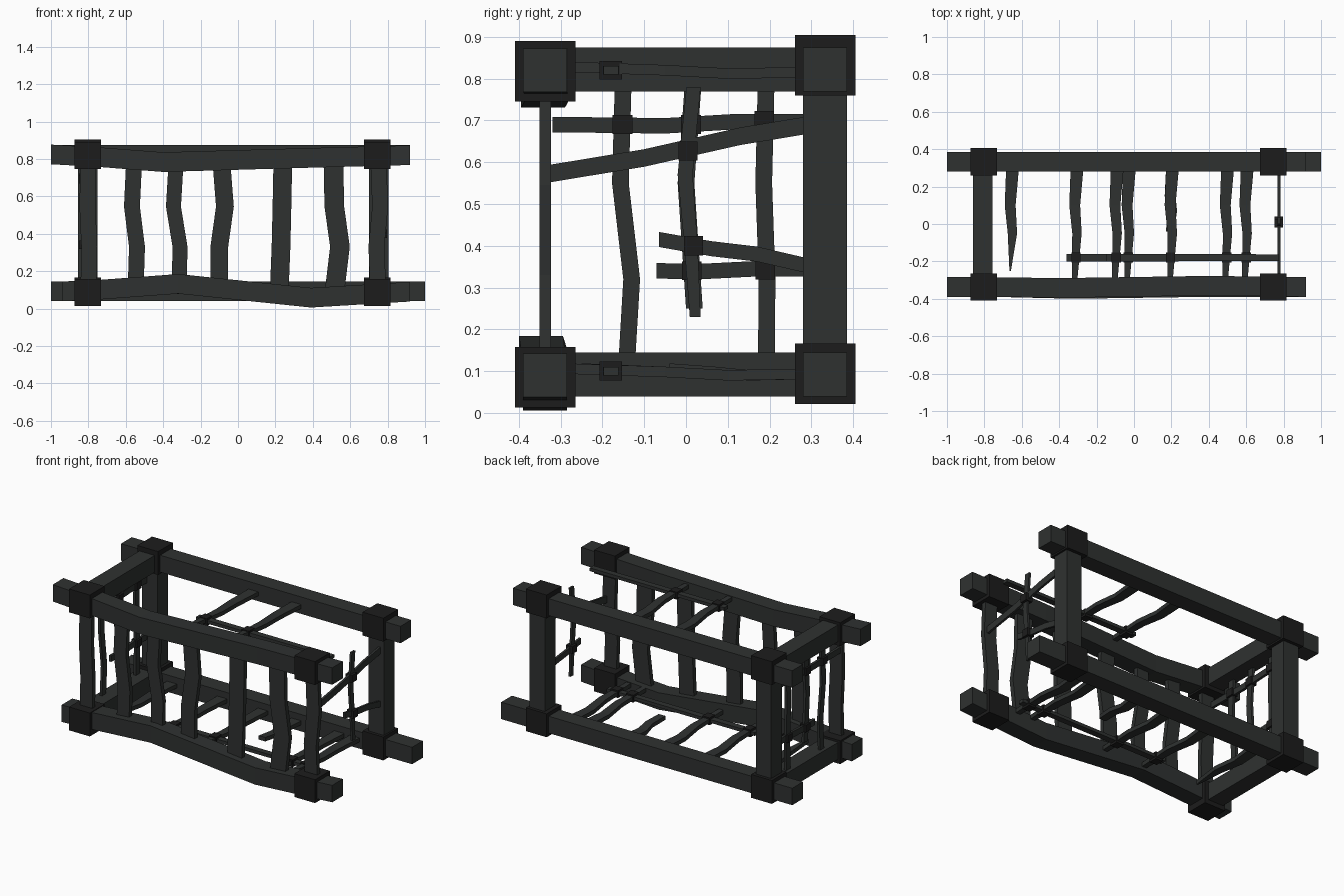
import bpy, bmesh
from mathutils import Vector

if "Cube" in bpy.data.objects:
    bpy.data.objects.remove(bpy.data.objects["Cube"])

AX = {'x': Vector((1, 0, 0)), 'y': Vector((0, 1, 0)), 'z': Vector((0, 0, 1))}


def material(name, c):
    m = bpy.data.materials.new(name)
    m.diffuse_color = (*c, 1)
    m.use_nodes = True
    m.node_tree.nodes["Principled BSDF"].inputs["Base Color"].default_value = m.diffuse_color
    return m


WOOD = material("dark_wood", (0.028, 0.031, 0.030))
DARK = material("darker_binding", (0.012, 0.012, 0.012))


def bar(name, pts, wide, deep, depth, mat=WOOD):
    """Loft a rectangular bar through points (x, y, z, width)."""
    bm = bmesh.new()
    rings = []
    for x, y, z, w in pts:
        a, b = AX[wide] * w / 2, AX[deep] * depth / 2
        c = Vector((x, y, z))
        rings.append([bm.verts.new(c + s * a + t * b)
                      for s, t in ((-1, -1), (1, -1), (1, 1), (-1, 1))])
    for r, q in zip(rings, rings[1:]):
        for i in range(4):
            bm.faces.new((r[i], r[(i + 1) % 4], q[(i + 1) % 4], q[i]))
    bm.faces.new(rings[0])
    bm.faces.new(rings[-1])
    bmesh.ops.recalc_face_normals(bm, faces=bm.faces)
    me = bpy.data.meshes.new(name)
    bm.to_mesh(me)
    bm.free()
    me.materials.append(mat)
    ob = bpy.data.objects.new(name, me)
    bpy.context.collection.objects.link(ob)
    return ob


def block(name, c, sx, sy, sz):
    x, y, z = c
    bar(name, [(x, y, z - sz / 2, sx), (x, y, z + sz / 2, sx)], 'x', 'y', sy, DARK)


T = 0.105
L, R, F, B = -0.803, 0.745, -0.337, 0.333

# Long rails: straight at the back, warped at the front
bar("back_top_rail", [(-1, B, .822, T), (.92, B, .822, T)], 'z', 'y', T)
bar("back_bottom_rail", [(-1, B, .092, T), (1, B, .092, T)], 'z', 'y', T)
bar("front_top_rail", [(-1, F, .824, T), (-.75, F, .81, T), (-.4, F - .005, .783, T),
                       (.4, F + .007, .806, T), (.92, F, .82, T)], 'z', 'y', T)
bar("front_bottom_rail", [(-.94, F, .092, T), (-.75, F, .1, T), (-.32, F - .01, .132, T),
                          (.39, F, .058, T), (.92, F, .09, T)], 'z', 'y', T)

# Left cross beams and the two back posts
for n, z in (("top", .822), ("bottom", .092)):
    bar(f"left_{n}_beam", [(L - .005, F, z, T), (L - .005, B, z, T)], 'x', 'z', T)
for n, x in (("left", L), ("right", R + .008)):
    bar(f"back_{n}_post", [(x, B, .09, T), (x, B, .82, T)], 'x', 'y', T)

# Corner binding blocks
for x in (L, R):
    for y, z in ((F, .818), (F, .085), (B, .832), (B, .094)):
        block("corner_block", (x, y, z), .143, .145, .145)

# Crooked upright front slats: x at four heights
for xs, w in (((-.8, -.805, -.795, -.8), .085),
              ((-.555, -.567, -.54, -.548), .085),
              ((-.33, -.345, -.31, -.315), .08),
              ((-.09, -.07, -.10, -.10), .095),
              ((.24, .235, .23, .22), .1),
              ((.51, .515, .545, .515), .105),
              ((.75, .76, .74, .75), .085)):
    bar("front_slat", [(x, F, z, w) for x, z in zip(xs, (.8, .545, .33, .08))],
        'x', 'y', .028)


# Tapered slats from the back rails toward the front
def floor_slat(name, x, z, end, tip):
    ys = (.29, .1, -.05, end) if end < -.1 else (.29, .15, .07, end)
    ws = (.068, .058, .05, tip)
    dx = (0, -.012, 0, -.012)
    dz = (-.005, -.008, .0, .008)
    bar(name, [(x + d, y, z + e, w) for d, y, e, w in zip(dx, ys, dz, ws)],
        'x', 'z', .025)


for x, end, tip in ((-.65, -.25, .008), (-.305, -.29, .03), (-.025, -.29, .03),
                    (.205, -.04, .045), (.5, -.29, .03), (.605, -.29, .03)):
    floor_slat("bottom_slat", x, .098, end, tip)
for x in (-.09, .205):
    floor_slat("top_slat", x, .82, -.29, .03)

# Thin lengthwise bars with bindings
for n, z, x0, x1, joints in (("top", .82, -.15, .775, (-.095, .195)),
                             ("bottom", .1, -.36, .66, (-.31, -.03, .495, .6))):
    bar(n + "_lengthwise_bar", [(x0, -.18, z, .04), (x1, -.18, z, .036)], 'y', 'z', .02)
    for x in joints:
        block(n + "_binding", (x, -.18, z), .05, .053, .045)

# Left end lattice
X = -.83
for p in ([(-.15, .8), (-.157, .55), (-.13, .32), (-.143, .1)],
          [(.018, .8), (.0, .55), (.02, .25)],
          [(.192, .8), (.186, .55), (.194, .32), (.192, .1)]):
    bar("left_upright", [(X, y, z, .04) for y, z in p], 'y', 'x', .016)
for p in ([(-.32, .69), (-.05, .687), (.12, .697), (.3, .697)],
          [(-.07, .34), (.03, .338), (.17, .345), (.3, .345)]):
    bar("left_crossbar", [(X, y, z, .037) for y, z in p], 'z', 'x', .016)
for y, z in ((-.152, .69), (.012, .69), (.187, .7), (.014, .34), (.19, .342)):
    block("left_binding", (X, y, z), .04, .047, .045)

# Broken right end lattice
X = .775
bar("right_upright", [(X, y, z, w) for y, z, w in
                      ((.018, .78, .034), (-.002, .57, .036), (.012, .4, .032),
                       (.022, .23, .026))], 'y', 'x', .014)
bar("right_upper_crossbar", [(X, y, z, .042) for y, z in
                             ((-.33, .572), (-.1, .61), (.13, .662), (.3, .69))],
    'z', 'x', .014)
bar("right_lower_crossbar", [(X, y, z, .036) for y, z in
                             ((-.065, .415), (.06, .393), (.17, .38), (.3, .35))],
    'z', 'x', .014)
for y, z in ((.005, .627), (.018, .4)):
    block("right_binding", (X, y, z), .045, .046, .046)
